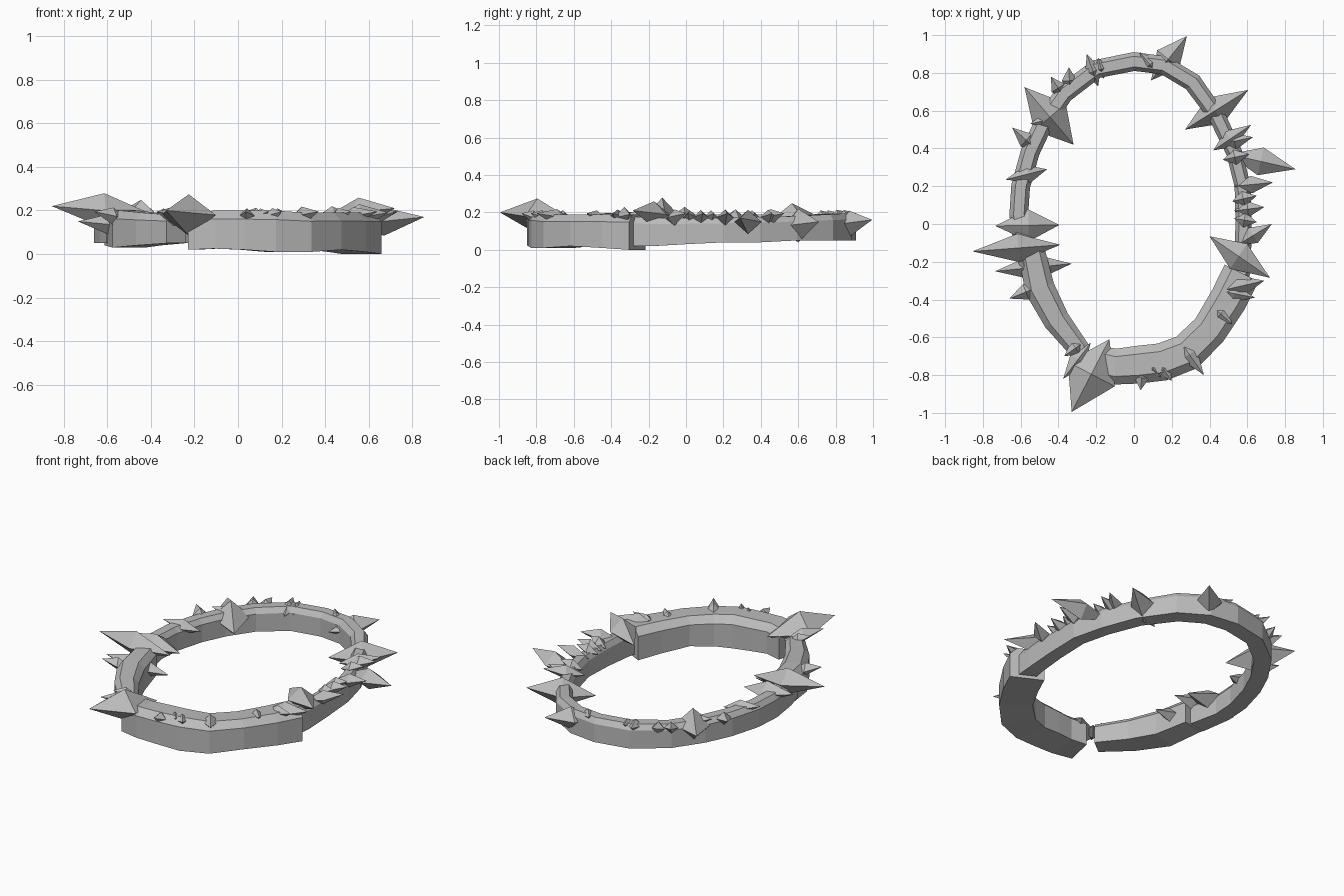
import bpy, bmesh
from mathutils import Vector

stone = bpy.data.materials.new("stone grey")
stone.diffuse_color = (0.5, 0.5, 0.5, 1)


def finish(bm, name):
    bmesh.ops.recalc_face_normals(bm, faces=bm.faces)
    me = bpy.data.meshes.new(name)
    bm.to_mesh(me)
    bm.free()
    me.materials.append(stone)
    ob = bpy.data.objects.new(name, me)
    bpy.context.collection.objects.link(ob)
    return ob


# Wall profile: across (-0.5..0.5 of width), height (0..1)
PROFILE = [(-.5, 0), (-.5, .78), (-.28, 1), (.28, 1), (.5, .78), (.5, 0)]


def band(name, path):
    """Sweep the chamfered wall profile along (x, y, width, z_bottom, z_top)."""
    bm = bmesh.new()
    rings = []
    for i, (x, y, w, z0, z1) in enumerate(path):
        a, b = path[max(i - 1, 0)], path[min(i + 1, len(path) - 1)]
        t = Vector((b[0] - a[0], b[1] - a[1])).normalized()
        rings.append([bm.verts.new((x + t.y * u * w, y - t.x * u * w, z0 + v * (z1 - z0)))
                      for u, v in PROFILE])
    for r, s in zip(rings, rings[1:]):
        for k in range(6):
            j = (k + 1) % 6
            bm.faces.new((r[k], r[j], s[j], s[k]))
    bm.faces.new(rings[0])
    bm.faces.new(rings[-1])
    return finish(bm, name)


def spike(name, tip, tail, hw, hh, z, f=.52, rise=.02):
    """Four-sided double pyramid lying from tip to tail, widest at fraction f."""
    bm = bmesh.new()
    p, q = Vector((*tip, z + rise)), Vector((*tail, z - rise))
    m = p.lerp(q, f)
    d = (q - p).normalized()
    side = Vector((-d.y, d.x, 0)).normalized() * hw
    up = Vector((0, 0, hh))
    ends = [bm.verts.new(p), bm.verts.new(q)]
    mid = [bm.verts.new(m + o) for o in (side, up, -side, -up)]
    for e in ends:
        for k in range(4):
            bm.faces.new((e, mid[k], mid[(k + 1) % 4]))
    return finish(bm, name)


# Slim back arch
band("back_arch", [
    (.56, -.30, .10, .02, .18), (.575, -.18, .09, .02, .17), (.58, 0, .085, .03, .17),
    (.575, .2, .085, .04, .17), (.53, .38, .085, .04, .175), (.44, .57, .09, .05, .18),
    (.31, .75, .10, .05, .19), (.16, .84, .10, .05, .195), (0, .86, .10, .05, .195),
    (-.2, .82, .10, .05, .195), (-.37, .69, .10, .05, .19), (-.48, .53, .10, .05, .19),
    (-.55, .38, .10, .05, .19), (-.60, .2, .10, .05, .19), (-.61, .05, .10, .05, .19),
    (-.58, -.12, .11, .05, .19), (-.55, -.22, .11, .05, .19)])
# Thicker left front section
band("left_front_section", [
    (-.545, -.13, .14, .04, .205), (-.50, -.34, .16, .03, .2),
    (-.41, -.51, .14, .04, .19), (-.285, -.67, .11, .05, .18)])
# Heavy right front section
band("right_front_section", [
    (-.21, -.73, .18, .02, .19), (-.10, -.755, .19, .025, .2), (.02, -.745, .2, .02, .2),
    (.15, -.73, .2, .01, .2), (.28, -.68, .2, .01, .19), (.40, -.56, .19, .02, .19),
    (.50, -.40, .2, .01, .19), (.57, -.26, .2, 0, .19)])

# Large spikes: tip x y, tail x y, half width, half height, z
BIG = [
    (-.855, -.145, -.39, -.11, .075, .08, .20),
    (-.33, -.995, -.13, -.61, .14, .095, .18),
    (-.58, .725, -.32, .42, .11, .10, .15),
    (.28, .995, .09, .76, .075, .07, .14),
    (.605, .71, .27, .50, .08, .09, .13),
    (.855, .29, .50, .37, .075, .065, .15),
    (.72, -.285, .40, -.065, .08, .07, .19),
    (.69, -.30, .43, -.36, .06, .06, .17),
    (-.735, -.01, -.395, -.005, .085, .06, .17),
    (-.735, -.25, -.33, -.21, .07, .07, .13),
]
for n, (a, b, c, d, hw, hh, z) in enumerate(BIG):
    spike(f"large_spike_{n + 1}", (a, b), (c, d), hw, hh, z)

# Small thorns: tip x y, tail x y; thickness follows length
SMALL = [
    (-.66, -.395, -.50, -.33), (-.645, .51, -.51, .39), (-.68, .235, -.46, .29),
    (-.55, .53, -.38, .57), (-.44, .78, -.37, .67), (-.345, .83, -.34, .70),
    (-.25, .90, -.19, .73), (-.19, .88, -.16, .77), (.03, .91, .13, .79),
    (.62, .525, .42, .39), (.63, .46, .45, .42), (.61, .37, .47, .34),
    (.735, .22, .53, .20), (.65, .15, .52, .12), (.69, .09, .53, .07),
    (.73, 0, .55, -.11), (.65, .01, .53, .03), (.64, -.39, .44, -.35),
    (.52, -.53, .41, -.43), (.37, -.80, .23, -.60), (.20, -.83, .12, -.72),
    (.14, -.81, .07, -.73), (.035, -.88, .045, -.76), (-.375, -.82, -.23, -.63),
    (-.37, -.70, -.26, -.62),
]
for n, (a, b, c, d) in enumerate(SMALL):
    size = ((a - c) ** 2 + (b - d) ** 2) ** .5
    spike(f"thorn_{n + 1}", (a, b), (c, d), .03 + .08 * size, .03 + .06 * size, .175, .55)
